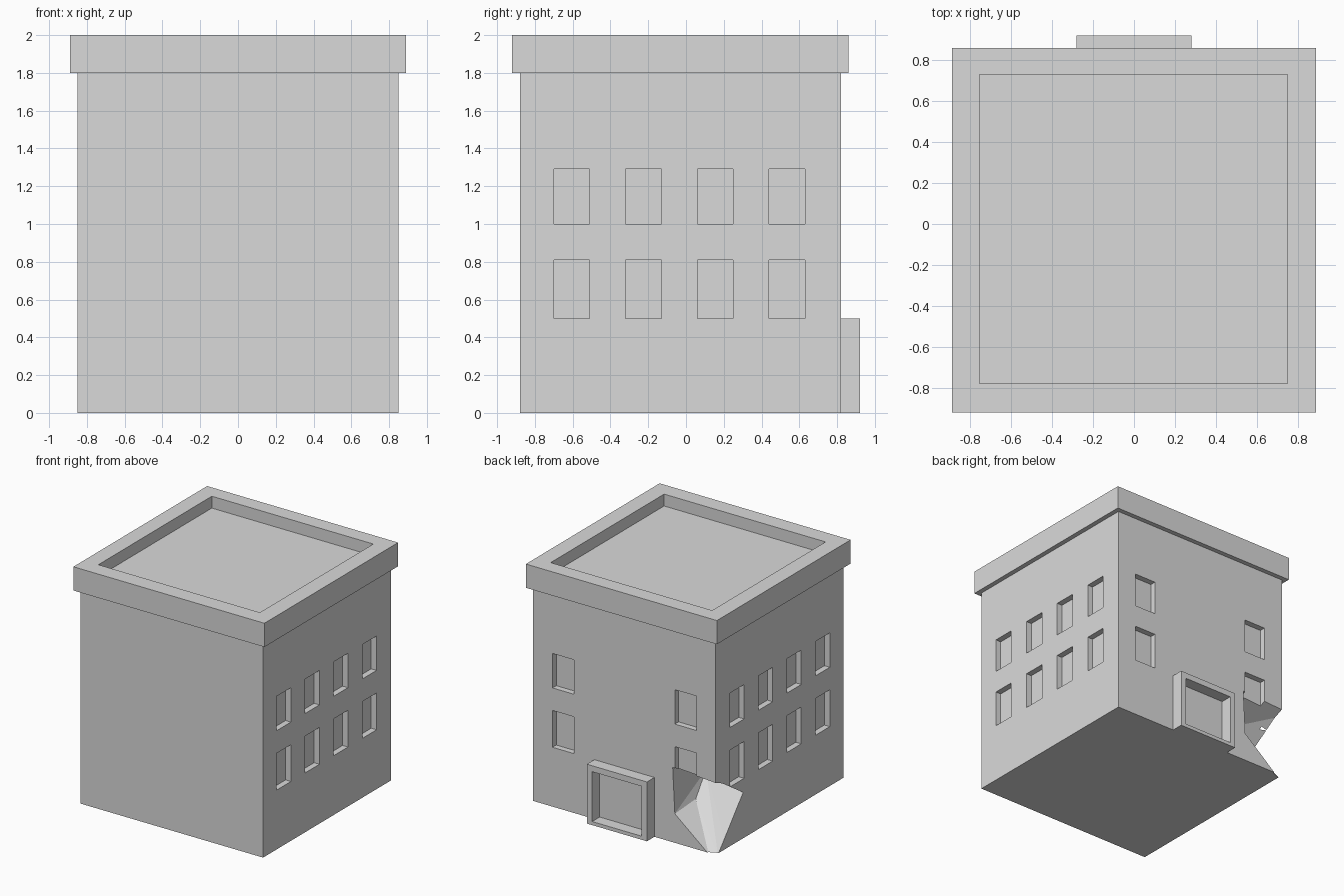
import bpy, bmesh, random
from mathutils import Vector

if "Cube" in bpy.data.objects:
    bpy.data.objects.remove(bpy.data.objects["Cube"])

random.seed(7)

# One flat concrete colour
concrete = bpy.data.materials.new("concrete_grey")
concrete.diffuse_color = (0.7, 0.7, 0.7, 1)
concrete.use_nodes = True
concrete.node_tree.nodes["Principled BSDF"].inputs["Base Color"].default_value = concrete.diffuse_color


def add_box(bm, x0, x1, y0, y1, z0, z1):
    v = [bm.verts.new((x, y, z)) for z in (z0, z1)
         for x, y in ((x0, y0), (x1, y0), (x1, y1), (x0, y1))]
    for f in ((3, 2, 1, 0), (4, 5, 6, 7), (0, 1, 5, 4),
              (1, 2, 6, 5), (2, 3, 7, 6), (3, 0, 4, 7)):
        bm.faces.new([v[i] for i in f])


def make(name, bm):
    me = bpy.data.meshes.new(name)
    bm.to_mesh(me)
    bm.free()
    ob = bpy.data.objects.new(name, me)
    bpy.context.collection.objects.link(ob)
    me.materials.append(concrete)
    return ob


def boxes(name, *dims):
    bm = bmesh.new()
    for d in dims:
        add_box(bm, *d)
    return make(name, bm)


def cut(ob, *cutters):
    for c in cutters:
        c.hide_render = True
        m = ob.modifiers.new("cut", 'BOOLEAN')
        m.operation = 'DIFFERENCE'
        m.solver = 'EXACT'
        m.object = c
    dg = bpy.context.evaluated_depsgraph_get()
    me = bpy.data.meshes.new_from_object(ob.evaluated_get(dg))
    ob.modifiers.clear()
    ob.data = me
    for c in cutters:
        bpy.data.objects.remove(c)


# Shared crack seeds: one jittered point per cell of a coarse grid
seeds = []
for i in range(3):
    for j in range(3):
        for k in range(4):
            seeds.append(Vector((-0.6 + 0.6 * i + random.uniform(-.24, .24),
                                 -0.6 + 0.6 * j + random.uniform(-.24, .24),
                                 0.25 + 0.5 * k + random.uniform(-.2, .2))))


def crack(ob):
    """Split the surface into irregular shards around the seeds."""
    src = bmesh.new()
    src.from_mesh(ob.data)
    bmesh.ops.triangulate(src, faces=src.faces[:])
    out = bpy.data.meshes.new(ob.name)
    total = bmesh.new()
    for s in seeds:
        bm = src.copy()
        for t in seeds:
            if t is s or not bm.faces:
                continue
            bmesh.ops.bisect_plane(bm, geom=bm.verts[:] + bm.edges[:] + bm.faces[:],
                                   dist=1e-6, plane_co=(s + t) / 2,
                                   plane_no=(t - s).normalized(), clear_outer=True)
        shard = bpy.data.meshes.new("shard")
        bm.to_mesh(shard)
        bm.free()
        total.from_mesh(shard)
        bpy.data.meshes.remove(shard)
    for f in total.faces:
        f.smooth = False
        f.material_index = 0
    total.to_mesh(out)
    total.free()
    src.free()
    out.materials.clear()
    out.materials.append(concrete)
    ob.data = out


# Main block
body = boxes("building_body", (-.85, .85, -.88, .82, 0, 1.85))

# Window recesses: four columns on both sides, two on the back, two storeys
D = 0.05
wins = []
for z0, z1 in ((.50, .81), (1.0, 1.29)):
    for y in (-.70, -.32, .06, .44):
        wins.append((.85 - D, .9, y, y + .19, z0, z1))
        wins.append((-.9, -.85 + D, y, y + .19, z0, z1))
    for x in (-.67, .47):
        wins.append((x, x + .2, .82 - D, .87, z0, z1))
windows = boxes("window_cutter", *wins)

# Broken-out chunk at the back left corner
A, B, C = (-.45, .82, .63), (-.47, .82, .245), (-.785, .82, -.01)
E, F, G = (-.85, .79, -.01), (-.85, .47, .37), (-.85, .82, .60)
I, J = (-.49, .57, .28), (-.46, .39, .45)
pts = [Vector(p) for p in (A, B, C, E, F, G, I, J)]
pts += [Vector(p) + Vector((0, .1, 0)) for p in (A, B, C, G)]
pts += [Vector(p) + Vector((-.1, 0, 0)) for p in (E, F, G)]
pts.append(Vector(G) + Vector((-.1, .1, 0)))
bm = bmesh.new()
for p in pts:
    bm.verts.new(p)
res = bmesh.ops.convex_hull(bm, input=bm.verts[:])
loose = [v for v in bm.verts if not v.link_faces]
bmesh.ops.delete(bm, geom=loose, context='VERTS')
bmesh.ops.recalc_face_normals(bm, faces=bm.faces[:])
cut(body, windows, make("chunk_cutter", bm))

# Overhanging cornice with the sunken roof
cornice = boxes("cornice_and_roof", (-.89, .89, -.92, .86, 1.8, 2.0))
cut(cornice, boxes("roof_cutter", (-.755, .75, -.78, .73, 1.9, 2.1)))

# Raised door frame on the back
frame = boxes("door_frame", (-.28, .28, .80, .92, 0, .5))
cut(frame, boxes("door_cutter", (-.23, .23, .7, 1.0, .03, .45)))

for ob in (body, cornice, frame):
    crack(ob)
